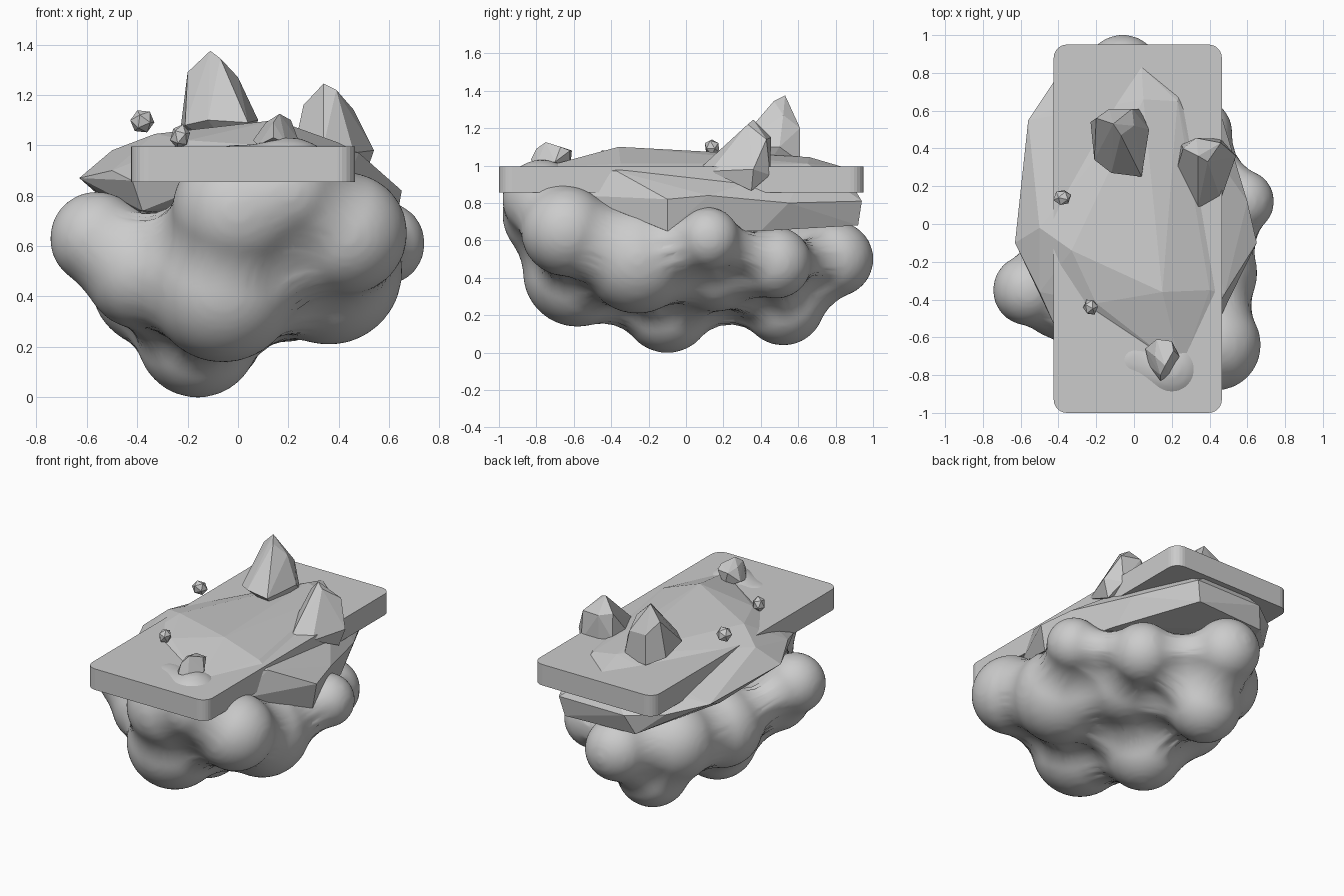
import bpy, bmesh
from mathutils import Matrix, Euler


def finish(bm, name, smooth=False):
    me = bpy.data.meshes.new(name)
    bm.to_mesh(me)
    bm.free()
    for p in me.polygons:
        p.use_smooth = smooth
    ob = bpy.data.objects.new(name, me)
    bpy.context.collection.objects.link(ob)
    return ob


def hull(name, points):
    """Faceted stone from a handful of corner points."""
    bm = bmesh.new()
    for p in points:
        bm.verts.new(p)
    bmesh.ops.convex_hull(bm, input=bm.verts[:])
    loose = [v for v in bm.verts if not v.link_faces]
    bmesh.ops.delete(bm, geom=loose, context='VERTS')
    bmesh.ops.recalc_face_normals(bm, faces=bm.faces[:])
    return finish(bm, name)


# Cloud base: oversized puffs are fused, then shrunk back so the creases fill softly
GROW = 0.13
puffs = [
    (-0.56, -0.35, 0.63, 0.185), (-0.38, -0.38, 0.50, 0.23),
    (0.00, -0.72, 0.74, 0.26), (0.20, -0.77, 0.82, 0.21),
    (0.43, -0.64, 0.65, 0.24), (-0.06, -0.58, 0.43, 0.29),
    (0.36, -0.26, 0.50, 0.29), (-0.16, -0.10, 0.24, 0.24),
    (-0.12, 0.52, 0.26, 0.22), (-0.06, 0.80, 0.50, 0.20),
    (0.575, 0.12, 0.61, 0.165), (0.33, 0.48, 0.48, 0.19),
    (-0.33, 0.10, 0.45, 0.25), (-0.25, 0.48, 0.48, 0.25),
    (0.18, 0.15, 0.48, 0.26),
]
bm = bmesh.new()
for x, y, z, r in puffs:
    bmesh.ops.create_icosphere(bm, subdivisions=4, radius=r + GROW,
                               matrix=Matrix.Translation((x, y, z)))
cloud = finish(bm, "cloud_base", True)
m = cloud.modifiers.new("fuse", 'REMESH')
m.mode = 'VOXEL'
m.voxel_size = 0.025
m.use_smooth_shade = True
m = cloud.modifiers.new("soften", 'SMOOTH')
m.factor = 0.5
m.iterations = 10
m = cloud.modifiers.new("shrink", 'DISPLACE')
m.mid_level = 0.0
m.strength = -GROW + 0.004
m = cloud.modifiers.new("relax", 'SMOOTH')
m.factor = 0.5
m.iterations = 8

# Flat slab with rounded upright corners
bm = bmesh.new()
bmesh.ops.create_cube(bm, size=1, matrix=Matrix.Translation((0.02, -0.025, 0.925))
                      @ Matrix.Diagonal((0.89, 1.95, 0.14, 1)))
upright = [e for e in bm.edges if abs(e.verts[0].co.z - e.verts[1].co.z) > 0.1]
bmesh.ops.bevel(bm, geom=upright, offset=0.07, segments=6, profile=0.5, affect='EDGES')
finish(bm, "slab")

# Faceted rock through the slab
hull("rock", [
    (0.15, -0.36, 1.10), (-0.33, -0.14, 1.045), (-0.20, -0.42, 1.02),
    (0.40, -0.35, 1.01), (0.25, -0.77, 0.99), (0.05, 0.66, 1.045),
    (0.23, 0.65, 1.01), (0.04, 0.83, 0.995),
    (-0.63, -0.10, 0.87), (-0.50, -0.02, 0.98), (-0.50, -0.36, 0.90),
    (-0.42, -0.54, 0.86), (-0.38, -0.50, 0.74),
    (-0.57, 0.32, 0.85), (-0.56, 0.55, 0.83), (-0.40, 0.79, 0.81),
    (0.65, -0.10, 0.82), (0.48, -0.37, 0.97), (0.42, -0.57, 0.84),
    (0.62, -0.10, 0.65), (0.60, 0.12, 0.84), (0.47, 0.55, 0.80),
    (0.28, 0.94, 0.81), (-0.20, 0.94, 0.81), (0.25, 0.92, 0.68),
    (-0.25, 0.89, 0.68), (-0.46, 0.30, 0.72), (-0.45, -0.2, 0.73),
    (0.48, 0.40, 0.65)])

# Large back crystal, leaning backward
hull("crystal_large", [
    (-0.11, 0.53, 1.375), (-0.07, 0.47, 1.345), (-0.20, 0.56, 1.29),
    (-0.13, 0.61, 1.20), (-0.01, 0.61, 1.20), (0.00, 0.52, 1.27),
    (-0.23, 0.54, 1.05), (-0.21, 0.34, 1.08), (-0.12, 0.27, 1.10),
    (0.04, 0.25, 1.09), (0.08, 0.50, 1.10), (0.03, 0.61, 1.02),
    (-0.13, 0.61, 1.00), (0.0, 0.4, 0.95)])

# Side crystal overhanging the slab edge
hull("crystal_side", [
    (0.34, 0.36, 1.245), (0.39, 0.33, 1.22), (0.26, 0.40, 1.16),
    (0.33, 0.455, 1.15), (0.46, 0.43, 1.14), (0.23, 0.30, 1.02),
    (0.25, 0.42, 1.00), (0.34, 0.09, 1.00), (0.46, 0.13, 0.97),
    (0.54, 0.36, 0.98), (0.46, 0.45, 0.95), (0.50, 0.35, 0.865),
    (0.33, 0.45, 0.97)])

# Small front crystal
hull("crystal_small", [
    (0.165, -0.75, 1.125), (0.11, -0.70, 1.09), (0.21, -0.67, 1.10),
    (0.14, -0.80, 1.09), (0.06, -0.66, 1.02), (0.12, -0.61, 1.08),
    (0.20, -0.62, 1.08), (0.24, -0.70, 1.02), (0.19, -0.80, 1.01),
    (0.14, -0.83, 1.03), (0.08, -0.75, 1.00), (0.15, -0.62, 0.98)])

# Two small faceted pebbles
for name, pos, size, turn in (
        ("pebble_left", (-0.38, 0.14, 1.095), (0.05, 0.042, 0.05), 0.5),
        ("pebble_front", (-0.23, -0.44, 1.035), (0.04, 0.046, 0.05), 0.2)):
    bm = bmesh.new()
    bmesh.ops.create_icosphere(bm, subdivisions=1, radius=1,
                               matrix=Matrix.Translation(pos)
                               @ Euler((turn, turn, turn)).to_matrix().to_4x4()
                               @ Matrix.Diagonal((*size, 1)))
    finish(bm, name)
